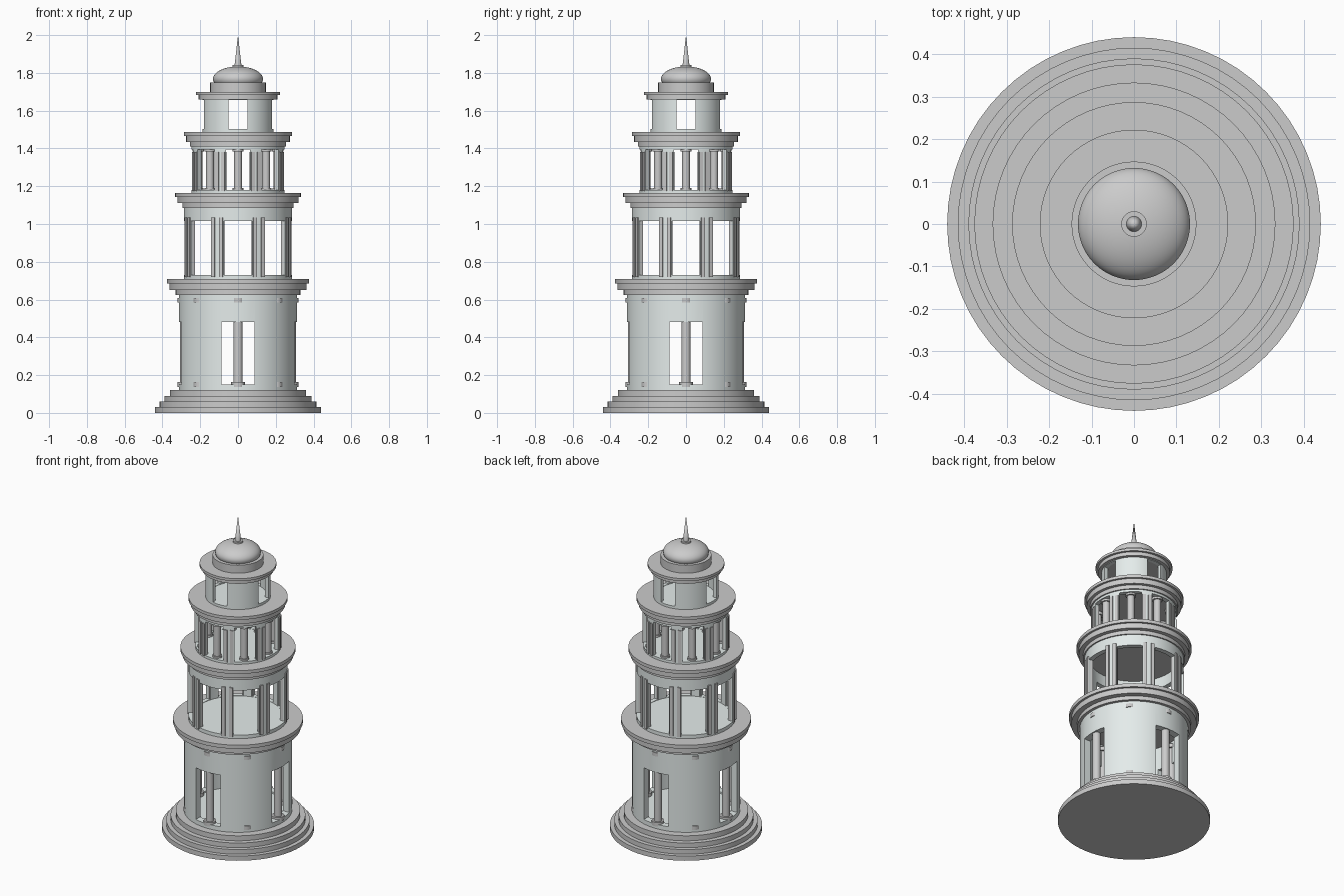
import bpy, bmesh
from math import sin, cos, pi, radians
from mathutils import Matrix, Vector

if "Cube" in bpy.data.objects:
    bpy.data.objects.remove(bpy.data.objects["Cube"])

pale = bpy.data.materials.new("pale_wall")
pale.diffuse_color = (0.78, 0.84, 0.83, 1)
pale.use_nodes = True
pale.node_tree.nodes["Principled BSDF"].inputs["Base Color"].default_value = pale.diffuse_color


def finish(bm, name, mat=None, smooth=True):
    bmesh.ops.recalc_face_normals(bm, faces=bm.faces[:])
    me = bpy.data.meshes.new(name)
    bm.to_mesh(me)
    bm.free()
    ob = bpy.data.objects.new(name, me)
    bpy.context.collection.objects.link(ob)
    if mat:
        me.materials.append(mat)
    if smooth:
        bpy.ops.object.select_all(action='DESELECT')
        ob.select_set(True)
        bpy.context.view_layer.objects.active = ob
        bpy.ops.object.shade_smooth_by_angle(angle=radians(35))
    return ob


def revolve(bm, profile, steps):
    """Add a lathed (r, z) profile running from axis to axis."""
    vs = [bm.verts.new((r, 0, z)) for r, z in profile]
    es = [bm.edges.new(p) for p in zip(vs, vs[1:])]
    bmesh.ops.spin(bm, geom=vs + es, axis=(0, 0, 1), cent=(0, 0, 0),
                   angle=2 * pi, steps=steps, use_merge=True)
    bmesh.ops.remove_doubles(bm, verts=bm.verts[:], dist=1e-5)


def lathe(name, profile, mat=None, steps=64):
    bm = bmesh.new()
    revolve(bm, profile, steps)
    return finish(bm, name, mat)


def stepped(levels):
    """Profile for stacked discs given as (radius, bottom, top)."""
    pts = [(0, levels[0][1])]
    for r, z0, z1 in levels:
        pts += [(r, z0), (r, z1)]
    return pts + [(0, levels[-1][2])]


def radial_boxes(bm, angles, r0, r1, width, z0, z1):
    for a in angles:
        m = (Matrix.Rotation(radians(a), 4, 'Z')
             @ Matrix.Translation(((r0 + r1) / 2, 0, (z0 + z1) / 2))
             @ Matrix.Diagonal((r1 - r0, width, z1 - z0, 1)))
        bmesh.ops.create_cube(bm, size=1, matrix=m)


def wall(name, ro, ri, z0, z1, floor, openings, width, o0, o1):
    """Hollow drum with a floor and evenly spaced openings."""
    ob = lathe(name, [(0, z0), (ro, z0), (ro, z1), (ri, z1),
                      (ri, floor), (0, floor)], pale)
    bm = bmesh.new()
    radial_boxes(bm, [i * 360 / openings for i in range(openings)],
                 ri * 0.85, ro * 1.3, width, o0, o1)
    cut = finish(bm, name + "_cutter", smooth=False)
    cut.hide_render = True
    cut.hide_viewport = True
    cut.display_type = 'WIRE'
    mod = ob.modifiers.new("openings", 'BOOLEAN')
    mod.operation = 'DIFFERENCE'
    mod.solver = 'EXACT'
    mod.object = cut


def columns(name, radius, levels):
    """Eight round columns standing in a ring."""
    for i in range(8):
        ob = lathe(f"{name}_{i + 1}", stepped(levels), steps=20)
        a = i * pi / 4
        ob.location = Vector((radius * cos(a), radius * sin(a), 0))


def pilasters(name, spread, r0, r1, width, z0, z1):
    """Paired flat pilasters on each of eight piers."""
    bm = bmesh.new()
    angles = [22.5 + 45 * i + s * spread for i in range(8) for s in (-1, 1)]
    radial_boxes(bm, angles, r0, r1, width, z0, z1)
    finish(bm, name, smooth=False)


# Stepped base
lathe("base_steps", stepped([(.44, 0, .03), (.415, .03, .06),
                             (.39, .06, .09), (.36, .09, .122)]))

# First tier: closed drum with four doorways and eight embedded columns
wall("first_tier_wall", .313, .27, .122, .63, .14, 4, .175, .15, .48)
columns("first_tier_column", .283, [(.036, .138, .163), (.024, .163, .585),
                                    (.036, .585, .608)])
lathe("first_cornice", stepped([(.33, .625, .65), (.363, .65, .685),
                                (.376, .685, .708)]))

# Second tier: eight openings with paired pilasters
wall("second_tier_wall", .287, .257, .708, 1.088, .728, 8, .15, .73, 1.015)
pilasters("second_tier_pilasters", 4.5, .262, .294, .021, .72, 1.035)
lathe("second_cornice", stepped([(.295, 1.085, 1.11), (.32, 1.11, 1.143),
                                 (.333, 1.143, 1.164)]))

# Third tier: eight openings, pilasters and inner columns
wall("third_tier_wall", .247, .22, 1.164, 1.415, 1.178, 8, .128, 1.18, 1.395)
pilasters("third_tier_pilasters", 4.1, .226, .253, .02, 1.175, 1.38)
columns("third_tier_column", .21, [(.028, 1.17, 1.19), (.021, 1.19, 1.383),
                                   (.03, 1.383, 1.402)])
lathe("third_cornice", stepped([(.255, 1.41, 1.435), (.274, 1.435, 1.467),
                                (.287, 1.467, 1.486)]))

# Fourth tier: lantern drum with four openings
wall("lantern_wall", .188, .163, 1.486, 1.672, 1.5, 4, .1, 1.502, 1.657)
lathe("lantern_cornice", stepped([(.208, 1.66, 1.683), (.222, 1.683, 1.699)]))

# Dome, collar and spire
lathe("dome_drum", stepped([(.147, 1.699, 1.75)]))
dome = [(0, 1.745)] + [(.132 * cos(t), 1.768 + .066 * sin(t))
                       for t in [radians(-20 + 110 * i / 20) for i in range(20)]]
lathe("dome", dome + [(0, 1.834)])
lathe("spire_collar", stepped([(.03, 1.828, 1.842)]), steps=32)
lathe("spire", [(0, 1.842), (.018, 1.842), (0, 2.0)], steps=32)
